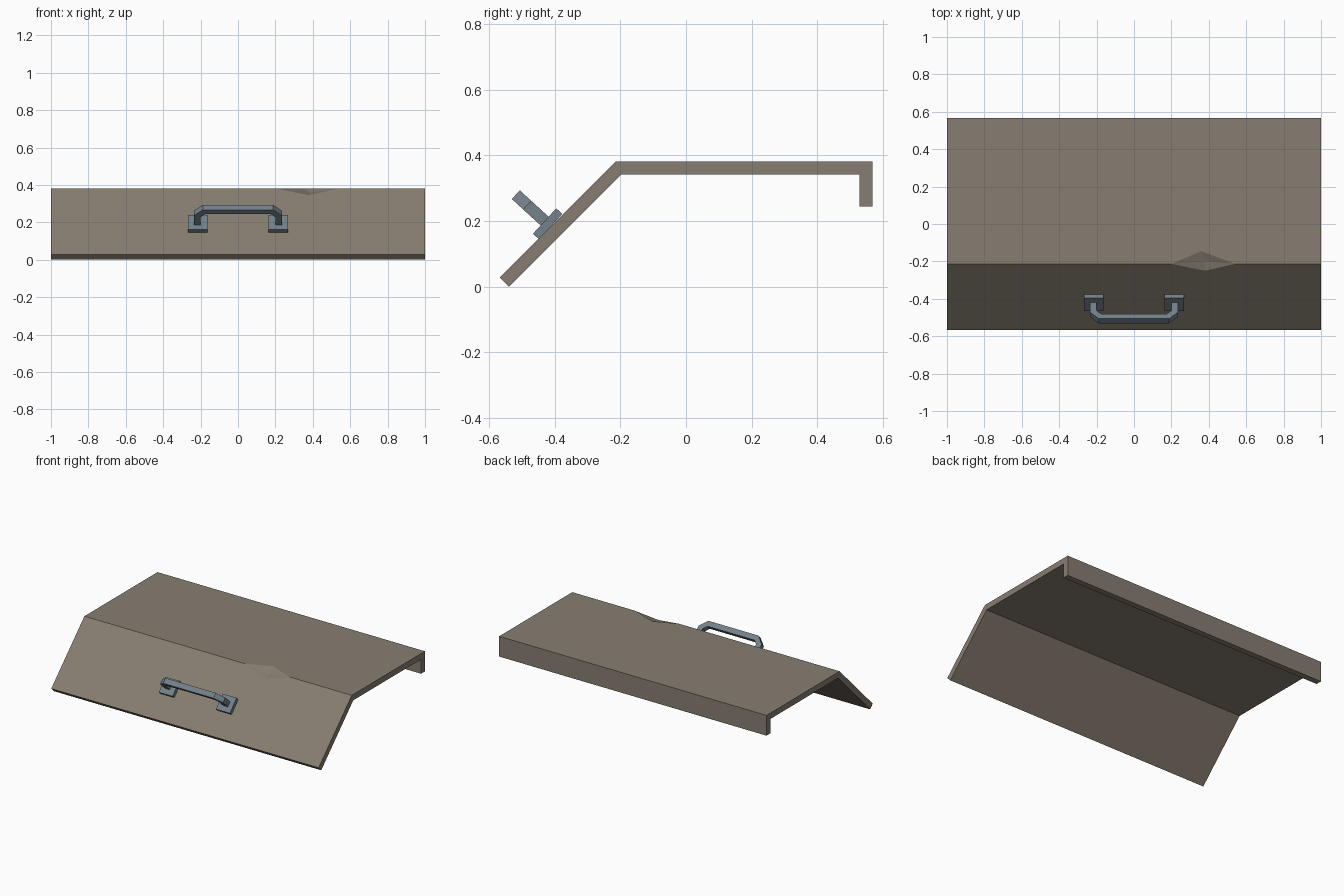
import bpy, bmesh, math
from mathutils import Vector

if "Cube" in bpy.data.objects:
    bpy.data.objects.remove(bpy.data.objects["Cube"])


def material(name, col):
    m = bpy.data.materials.new(name)
    m.diffuse_color = (*col, 1)
    m.use_nodes = True
    m.node_tree.nodes["Principled BSDF"].inputs["Base Color"].default_value = m.diffuse_color
    return m


def finish(bm, name, mat):
    bmesh.ops.recalc_face_normals(bm, faces=bm.faces[:])
    me = bpy.data.meshes.new(name)
    bm.to_mesh(me)
    bm.free()
    me.materials.append(mat)
    ob = bpy.data.objects.new(name, me)
    bpy.context.collection.objects.link(ob)
    return ob


panel_mat = material("worn brown", (0.245, 0.207, 0.165))
handle_mat = material("blue grey metal", (0.175, 0.22, 0.255))

# Bent panel: side profile (y, z) swept along x, point 1 is the dented fold
profile = [(-0.567, 0.028), (-0.213, 0.382), (0.568, 0.382), (0.568, 0.245),
           (0.528, 0.245), (0.528, 0.342), (-0.197, 0.342), (-0.539, 0.0)]
bm = bmesh.new()
left = [bm.verts.new((-1, y, z)) for y, z in profile]
right = [bm.verts.new((1, y, z)) for y, z in profile]
dent_l, dent_r = bm.verts.new((0.2, -0.213, 0.382)), bm.verts.new((0.54, -0.213, 0.382))
dent_top = bm.verts.new((0.36, -0.145, 0.382))
dent_low = bm.verts.new((0.38, -0.25, 0.345))
dent_mid = bm.verts.new((0.38, -0.2, 0.359))

bm.faces.new(left)
bm.faces.new(right)
bm.faces.new([left[1], dent_l, dent_top, dent_r, right[1], right[2], left[2]])
bm.faces.new([left[1], dent_l, dent_low, dent_r, right[1], right[0], left[0]])
for i in range(2, 8):
    j = (i + 1) % 8
    bm.faces.new([left[i], left[j], right[j], right[i]])
# Dent facets
for a, b in ((dent_l, dent_top), (dent_top, dent_r), (dent_r, dent_low), (dent_low, dent_l)):
    bm.faces.new([a, b, dent_mid])
finish(bm, "bent_panel", panel_mat)

# Handle frame: u runs up the slope, n points away from it
tilt = math.radians(47.5)
u = Vector((0, math.cos(tilt), math.sin(tilt)))
n = Vector((0, -math.sin(tilt), math.cos(tilt)))
base = Vector((0, -0.431, 0.200))


def place(x, s, h):
    return base + Vector((x, 0, 0)) + u * s + n * h


def slab(name, outline, depth, mat):
    """Extrude an (x, height) outline along u, centred."""
    bm = bmesh.new()
    a = [bm.verts.new(place(x, -depth / 2, h)) for x, h in outline]
    b = [bm.verts.new(place(x, depth / 2, h)) for x, h in outline]
    bm.faces.new(a)
    bm.faces.new(b)
    for i in range(len(a)):
        j = (i + 1) % len(a)
        bm.faces.new([a[i], a[j], b[j], b[i]])
    return finish(bm, name, mat)


# Mounting plates
for side, s in (("left", -1), ("right", 1)):
    slab("handle_plate_" + side,
         [(s * 0.162, -0.025), (s * 0.266, -0.025), (s * 0.266, 0), (s * 0.162, 0)],
         0.105, handle_mat)

# Grip with chamfered corners
half = [(0.2, -0.005), (0.235, -0.005), (0.235, 0.072), (0.188, 0.119)]
inner = [(0.175, 0.084), (0.2, 0.06)]
outline = half + [(-x, h) for x, h in reversed(half)] \
    + [(-x, h) for x, h in reversed(inner)] + inner
slab("handle_grip", outline, 0.036, handle_mat)
